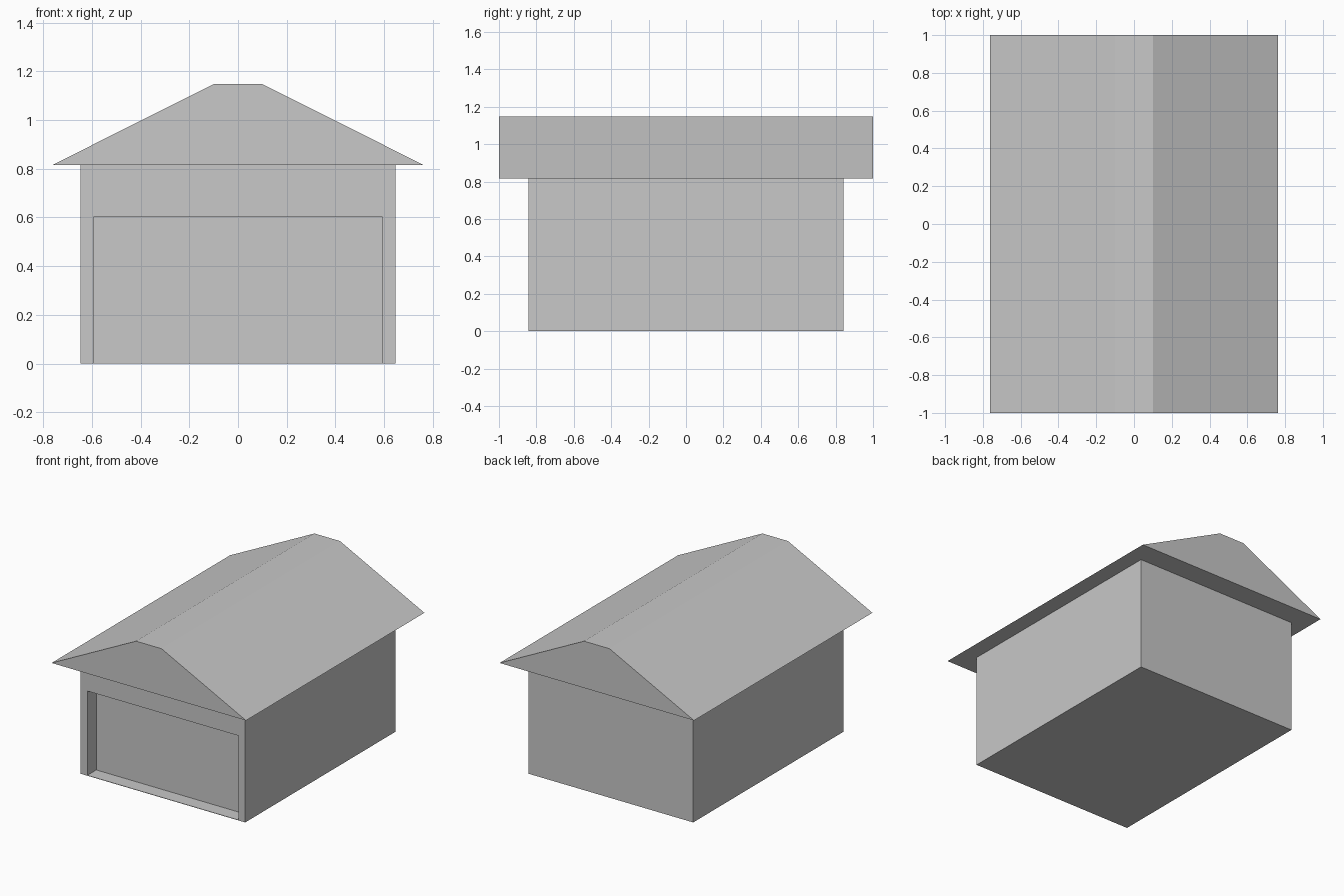
import bpy
import bmesh
from mathutils import Vector

default_cube = bpy.data.objects.get("Cube")
if default_cube:
    bpy.data.objects.remove(default_cube, do_unlink=True)

# Single flat grey
grey = bpy.data.materials.new("plain_grey")
grey.use_nodes = True
COLOUR = (0.58, 0.58, 0.58, 1)
grey.diffuse_color = COLOUR
grey.node_tree.nodes["Principled BSDF"].inputs["Base Color"].default_value = COLOUR


def prism(name, profile, y_front, y_back):
    """Extrude an x-z profile from y_front to y_back."""
    bm = bmesh.new()
    face = bm.faces.new([bm.verts.new((x, y_front, z)) for x, z in profile])
    grown = bmesh.ops.extrude_face_region(bm, geom=[face])
    verts = [v for v in grown["geom"] if isinstance(v, bmesh.types.BMVert)]
    bmesh.ops.translate(bm, verts=verts, vec=Vector((0, y_back - y_front, 0)))
    bmesh.ops.recalc_face_normals(bm, faces=bm.faces)
    mesh = bpy.data.meshes.new(name)
    bm.to_mesh(mesh)
    bm.free()
    mesh.materials.append(grey)
    obj = bpy.data.objects.new(name, mesh)
    bpy.context.collection.objects.link(obj)
    return obj


def rectangle(half_width, bottom, top):
    return [(-half_width, bottom), (half_width, bottom),
            (half_width, top), (-half_width, top)]


WALL_FRONT, WALL_BACK = -0.842, 0.842
EAVE, RIDGE = 0.815, 1.147
DOOR_DEPTH = 0.1

# Walls with a shallow door recess, leaving a thin sill at ground level
walls = prism("garage_walls", rectangle(0.646, 0, EAVE), WALL_FRONT, WALL_BACK)
cutter = prism("door_recess_cutter", rectangle(0.593, 0.003, 0.601),
               WALL_FRONT - DOOR_DEPTH, WALL_FRONT + DOOR_DEPTH)
recess = walls.modifiers.new("door_recess", "BOOLEAN")
recess.operation = "DIFFERENCE"
recess.solver = "EXACT"
recess.object = cutter

# Apply the recess, then drop the cutter
bpy.context.view_layer.objects.active = walls
bpy.ops.object.modifier_apply(modifier=recess.name)
bpy.data.objects.remove(cutter, do_unlink=True)

# Overhanging solid roof with a flat ridge
prism("roof", [(-0.763, EAVE), (0.763, EAVE), (0.1, RIDGE), (-0.1, RIDGE)], -1, 1)
